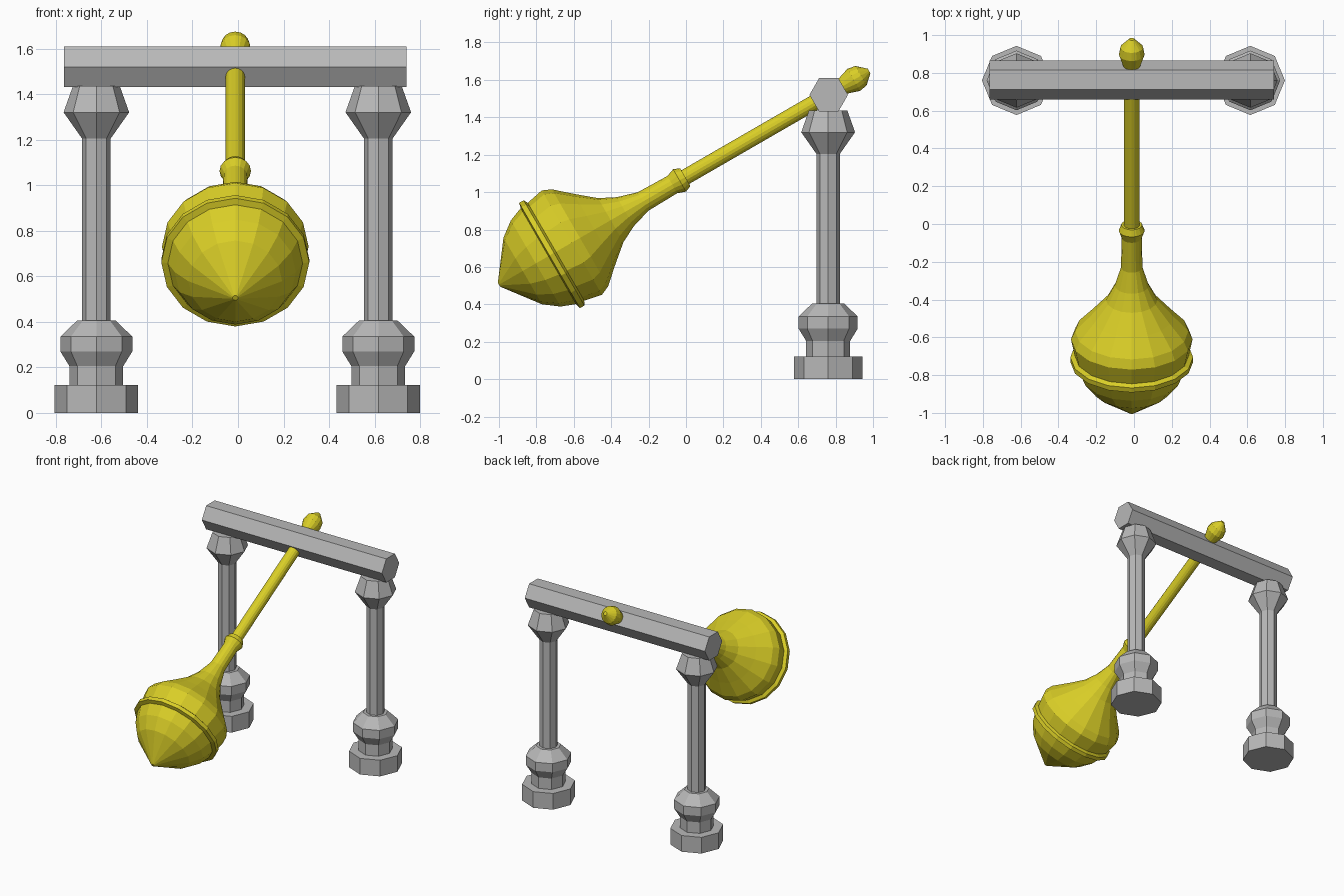
import bpy, bmesh, math
from mathutils import Matrix

if "Cube" in bpy.data.objects:
    bpy.data.objects.remove(bpy.data.objects["Cube"])


def material(name, rgb):
    m = bpy.data.materials.new(name)
    m.diffuse_color = (*rgb, 1)
    m.use_nodes = True
    m.node_tree.nodes["Principled BSDF"].inputs["Base Color"].default_value = m.diffuse_color
    return m


stone = material("grey_stone", (0.48, 0.48, 0.48))
gold = material("yellow_gold", (0.70, 0.62, 0.02))


def lathe(name, profile, sides, matrix, mat):
    """Revolve (height, radius) pairs around local z, capped at both ends."""
    bm = bmesh.new()
    rings = []
    for h, r in profile:
        rings.append([bm.verts.new((r * math.cos(2 * math.pi * i / sides),
                                    r * math.sin(2 * math.pi * i / sides), h))
                      for i in range(sides)])
    for a, b in zip(rings, rings[1:]):
        for i in range(sides):
            j = (i + 1) % sides
            bm.faces.new((a[i], a[j], b[j], b[i]))
    bm.faces.new(rings[0][::-1])
    bm.faces.new(rings[-1])
    bm.transform(matrix)
    bmesh.ops.recalc_face_normals(bm, faces=bm.faces)
    me = bpy.data.meshes.new(name)
    bm.to_mesh(me)
    bm.free()
    me.materials.append(mat)
    ob = bpy.data.objects.new(name, me)
    bpy.context.collection.objects.link(ob)
    return ob


# two octagonal columns with stepped base and flared capital
column = [(0, .183), (.122, .183), (.122, .118), (.205, .118), (.27, .158),
          (.335, .158), (.405, .085), (.405, .063), (1.205, .063),
          (1.32, .144), (1.435, .103)]
for side, x in (("left", -.622), ("right", .616)):
    lathe(side + "_column", column, 8, Matrix.Translation((x, .76, 0)), stone)

# hexagonal cross beam lying along x
beam = Matrix.Translation((-.012, .763, 1.52)) @ Matrix.Rotation(math.pi / 2, 4, 'Y') \
    @ Matrix.Rotation(math.pi / 2, 4, 'Z')
lathe("cross_beam", [(-.752, .103), (.752, .103)], 6, beam, stone)

# swung hammer: measured from its tip, tilted 30 degrees above horizontal
swing = Matrix.Translation((-.012, -1, .505)) @ Matrix.Rotation(math.radians(-60), 4, 'X')
lathe("hammer_head", [(0, .012), (.147, .206), (.227, .266), (.305, .296),
                      (.312, .325), (.34, .325), (.352, .302), (.45, .322),
                      (.50, .30), (.59, .22), (.69, .136), (.78, .09),
                      (.89, .057), (1.07, .053), (1.115, .069), (1.15, .055),
                      (1.15, .042)], 16, swing, gold)
lathe("hammer_rod", [(1.14, .042), (2.06, .042)], 16, swing, gold)
lathe("end_knob", [(2.02, .042), (2.12, .045), (2.19, .068), (2.235, .06), (2.285, .014)],
      16, swing, gold)
